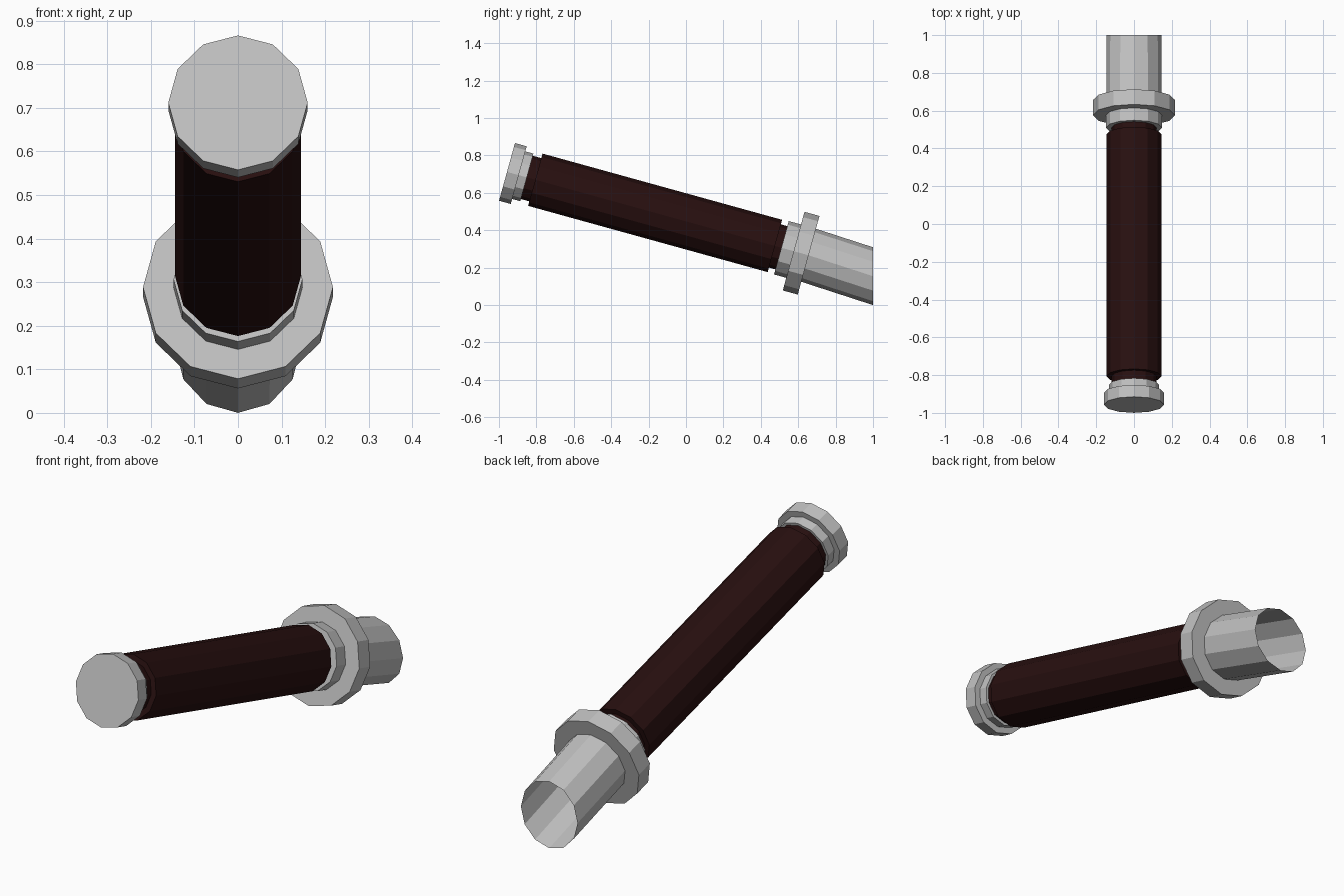
import bpy, bmesh, math
from mathutils import Vector

if "Cube" in bpy.data.objects:
    bpy.data.objects.remove(bpy.data.objects["Cube"])

SIDES = 12
TILT = math.radians(15.45)
START = Vector((0, -0.957, 0.712))                       # centre of the end face
AXIS = Vector((0, math.cos(TILT), -math.sin(TILT)))
UP = Vector((0, math.sin(TILT), math.cos(TILT)))
SIDE = Vector((1, 0, 0))


def material(name, rgb):
    m = bpy.data.materials.new(name)
    m.diffuse_color = (*rgb, 1)
    m.use_nodes = True
    m.node_tree.nodes["Principled BSDF"].inputs["Base Color"].default_value = m.diffuse_color
    return m


metal = material("grey metal", (0.53, 0.53, 0.53))
leather = material("dark red leather", (0.021, 0.0048, 0.0048))


def lathe(name, profile, mat, cap_start=True, cap_end=True, slanted_end=False):
    """Sweep (radius, distance along the tilted axis) points around that axis."""
    bm = bmesh.new()
    rings = []
    angles = [2 * math.pi * i / SIDES for i in range(SIDES)]
    for r, s in profile:
        rings.append([bm.verts.new(START + AXIS * s + r * (math.sin(a) * SIDE + math.cos(a) * UP))
                      for a in angles])
    if slanted_end:                                      # mouth cut upright at y = 1
        rings.append([bm.verts.new((0.145 * math.sin(a), 1.0, 0.1545 + 0.1545 * math.cos(a)))
                      for a in angles])
    for a, b in zip(rings, rings[1:]):
        for i in range(SIDES):
            j = (i + 1) % SIDES
            bm.faces.new((a[i], a[j], b[j], b[i]))
    if cap_start:
        bm.faces.new(rings[0][::-1])
    if cap_end:
        bm.faces.new(rings[-1])
    if cap_start or cap_end:
        bmesh.ops.recalc_face_normals(bm, faces=bm.faces)
    mesh = bpy.data.meshes.new(name)
    bm.to_mesh(mesh)
    bm.free()
    mesh.materials.append(mat)
    ob = bpy.data.objects.new(name, mesh)
    bpy.context.collection.objects.link(ob)
    return ob


# End cap with its smaller step
lathe("end_cap", [(0.16, 0), (0.16, 0.065), (0.132, 0.065), (0.132, 0.11)], metal)
# Wrapped grip with narrower necks at both ends
lathe("grip", [(0.12, 0.11), (0.12, 0.157), (0.145, 0.157), (0.145, 1.486),
               (0.12, 1.486), (0.12, 1.522)], leather)
# Collar and wide flange, then the open tube
lathe("collar_flange_tube", [(0.148, 1.522), (0.148, 1.59), (0.218, 1.59), (0.218, 1.673),
                             (0.147, 1.673)], metal, cap_end=False, slanted_end=True)
